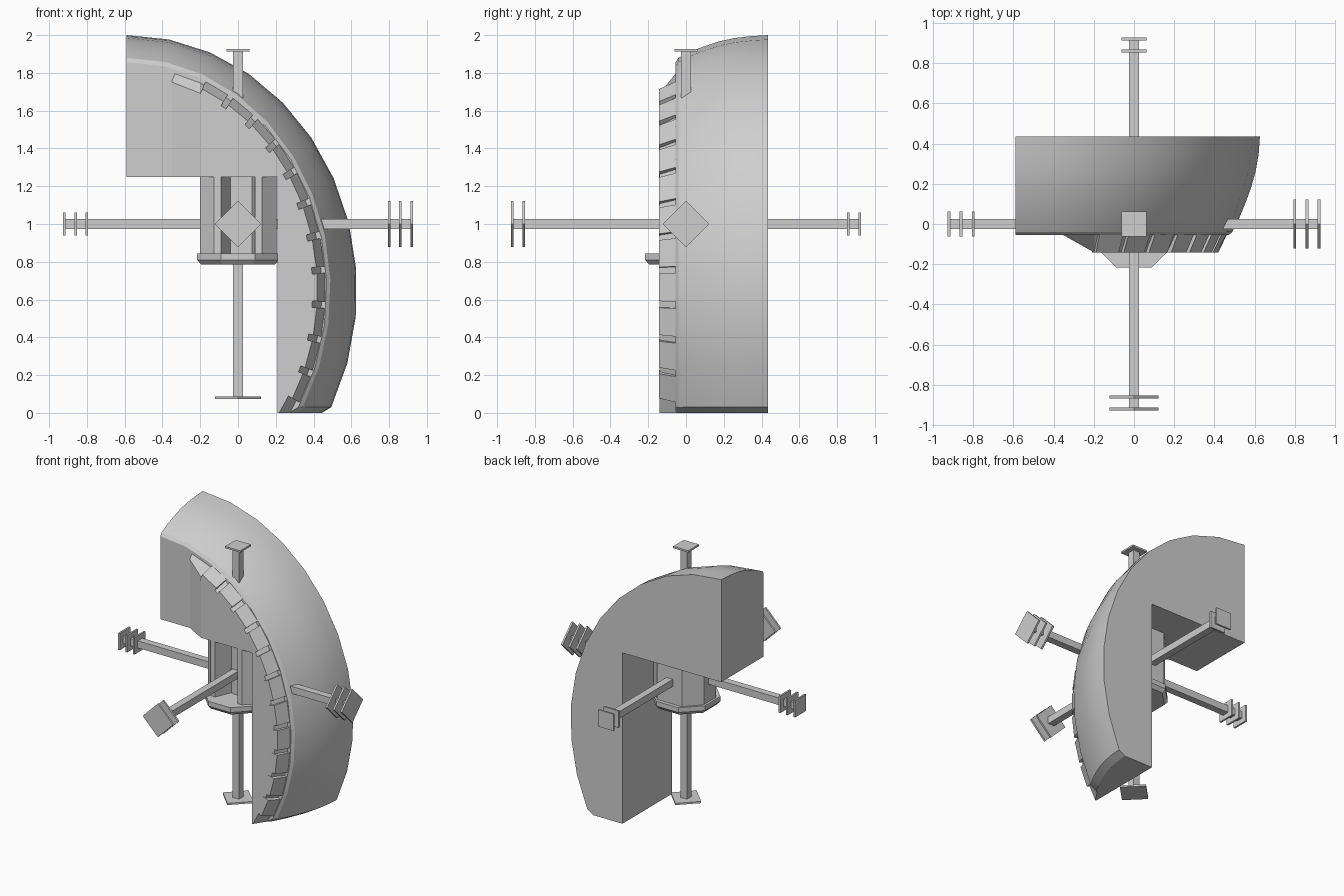
import bpy, bmesh, math
from mathutils import Vector, Matrix

if "Cube" in bpy.data.objects:
    bpy.data.objects.remove(bpy.data.objects["Cube"])

grey = bpy.data.materials.new("plain_grey")
grey.diffuse_color = (0.62, 0.62, 0.62, 1)
grey.use_nodes = True
grey.node_tree.nodes["Principled BSDF"].inputs["Base Color"].default_value = grey.diffuse_color

CX, CZ = -0.59, 0.65          # centre of the curved shell in the front view
INX, INZ = 0.21, 1.25         # inner corner of the L-shaped cut


def finish(bm, name, smooth=False):
    bmesh.ops.recalc_face_normals(bm, faces=bm.faces)
    me = bpy.data.meshes.new(name)
    bm.to_mesh(me)
    bm.free()
    me.materials.append(grey)
    ob = bpy.data.objects.new(name, me)
    bpy.context.scene.collection.objects.link(ob)
    if smooth:
        bpy.context.view_layer.objects.active = ob
        ob.select_set(True)
        bpy.ops.object.shade_smooth_by_angle(angle=math.radians(25))
        ob.select_set(False)
    return ob


def loft(bm, rows):
    """Bridge closed loops of points; return the vertex loops."""
    loops = [[bm.verts.new(p) for p in r] for r in rows]
    for a, b in zip(loops, loops[1:]):
        n = len(a)
        for i in range(n):
            j = (i + 1) % n
            bm.faces.new((a[i], a[j], b[j], b[i]))
    return loops


def ell(a, b, t):
    return CX + a * math.cos(t), CZ + b * math.sin(t)


def box(bm, size, matrix):
    bmesh.ops.create_cube(bm, size=1, matrix=matrix @ Matrix.Diagonal((*size, 1)))


# Curved shell: L-shaped solid with a domed outer side
rows = []
for y, a, b in [(0.435, 1.22, 1.35), (0.35, 1.214, 1.345), (0.26, 1.198, 1.335),
                (0.18, 1.175, 1.318), (0.10, 1.145, 1.292), (0.03, 1.115, 1.265),
                (-0.04, 1.08, 1.23), (-0.055, 1.06, 1.207)]:
    end = -math.asin((CZ - 0.03) / b)
    pts = [ell(a, b, math.pi / 2 + (end - math.pi / 2) * i / 11) for i in range(12)]
    pts.append((pts[-1][0] - 0.05, 0))
    pts += [(INX, 0), (INX, INZ), (CX, INZ)]
    rows.append([(x, y, z) for x, z in pts])
bm = bmesh.new()
loops = loft(bm, rows)
bm.faces.new(loops[0])
bm.faces.new(loops[-1])
finish(bm, "curved_shell", True)


# Raised front plate with a ramp on its left and a sloped outer wall
def plate_row(a, y_left, y_right):
    b = a + 0.15
    t1 = math.acos((-0.2 - CX) / a)
    t2 = -math.asin(CZ / b)
    ts = [math.acos((-0.35 - CX) / a)] + [t1 + (t2 - t1) * i / 22 for i in range(23)]
    pts = [ell(a, b, t) for t in ts]
    pts += [(INX, 0), (INX, INZ), (-0.2, INZ), (-0.35, INZ)]
    return [(x, y_left if x < -0.3 else y_right, z) for x, z in pts]


bm = bmesh.new()
base, top = loft(bm, [plate_row(1.04, -0.045, -0.045), plate_row(0.985, -0.056, -0.14)])
bm.faces.new(base)
bm.faces.new((top[0], top[1], top[-2], top[-1]))
bm.faces.new(top[1:-1])
finish(bm, "front_plate")

# Row of blocks along the sloped wall
bm = bmesh.new()
for i in range(11):
    mid = math.radians(63 - 8.9 * i)
    half = math.radians(3.6)
    quads = []
    for t in (mid - half, mid + half):
        q = []
        for a, y in [(1.0, -0.04), (1.06, -0.04), (1.01, -0.142), (0.96, -0.142)]:
            x, z = ell(a, a + 0.15, t)
            q.append((x, y, max(z, 0)))
        quads.append(q)
    l0, l1 = loft(bm, quads)
    bm.faces.new(l0)
    bm.faces.new(l1)
finish(bm, "edge_blocks")

# Hub body: upright column with an open notch in front and behind
half_outline = [(-0.2, 0.0), (-0.2, -0.06), (-0.127, -0.135), (-0.09, -0.135), (-0.04, -0.02),
                (0.074, -0.02), (0.09, -0.135), (0.127, -0.135), (0.205, -0.06), (0.205, 0.0)]
outline = half_outline + [(0.205, 0.08), (0.1, 0.19), (-0.1, 0.19), (-0.2, 0.08)]
bm = bmesh.new()
l0, l1 = loft(bm, [[(x, y, z) for x, y in outline] for z in (0.84, 1.26)])
bm.faces.new(l0)
bm.faces.new(l1)
finish(bm, "hub_column")

# Hub base: octagonal foot with a bevelled underside
bm = bmesh.new()
rows = []
for z, ap in [(0.785, 0.195), (0.81, 0.216), (0.845, 0.216)]:
    r = ap / math.cos(math.pi / 8)
    rows.append([(r * math.cos(math.pi / 8 + k * math.pi / 4),
                  r * math.sin(math.pi / 8 + k * math.pi / 4), z) for k in range(8)])
loops = loft(bm, rows)
bm.faces.new(loops[0])
bm.faces.new(loops[-1])
finish(bm, "hub_base")

# Six axis arms: square end plates on one end, larger diamond plates on the other
arms = [("right", (1, 0, 0), 3, True), ("left", (-1, 0, 0), 3, False),
        ("front", (0, -1, 0), 2, True), ("back", (0, 1, 0), 2, False),
        ("lower", (0, 0, -1), 1, True), ("upper", (0, 0, 1), 1, False)]
for name, d, count, diamond in arms:
    rot = Vector(d).to_track_quat('Z', 'Y').to_matrix().to_4x4()
    rot = Matrix.Translation((0, 0, 1)) @ rot
    bm = bmesh.new()
    box(bm, (0.052, 0.052, 0.92), rot @ Matrix.Translation((0, 0, 0.46)))
    side = 0.174 if diamond else 0.123
    spin = Matrix.Rotation(math.pi / 4 if diamond else 0, 4, 'Z')
    for k in range(count):
        box(bm, (side, side, 0.013), rot @ Matrix.Translation((0, 0, 0.92 - 0.06 * k)) @ spin)
    finish(bm, name + "_axis_arm")
